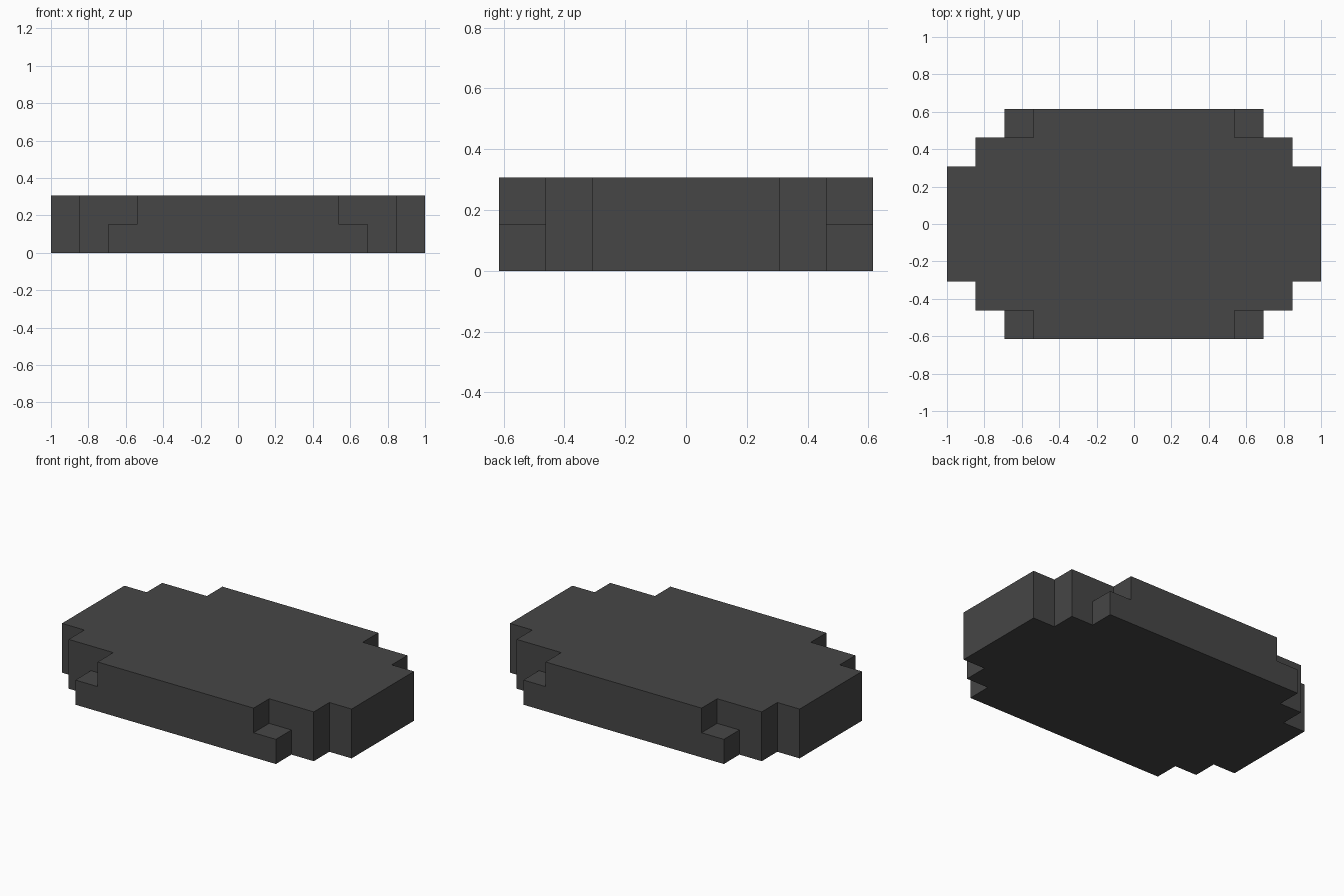
import bpy
import bmesh

if "Cube" in bpy.data.objects:
    bpy.data.objects.remove(bpy.data.objects["Cube"])

U = 2 / 13  # size of one step of the stepped outline

# Quarter outlines in steps, from the +x end round to the +y side
LOWER = [(6.5, 2), (5.5, 2), (5.5, 3), (4.5, 3), (4.5, 4), (3.5, 4)]
UPPER = [(6.5, 2), (5.5, 2), (5.5, 3), (4.5, 3), (3.5, 3), (3.5, 4)]
CORNER = [(3.5, 3), (4.5, 3), (4.5, 4), (3.5, 4)]


def full_outline(q):
    """Mirror a quarter outline into a closed counter-clockwise loop."""
    return (q + [(-x, y) for x, y in reversed(q)]
            + [(-x, -y) for x, y in q] + [(x, -y) for x, y in reversed(q)])


def add_face(bm, points):
    bm.faces.new([bm.verts.new((x * U, y * U, z * U)) for x, y, z in points])


def add_walls(bm, loop, z0, z1):
    for (ax, ay), (bx, by) in zip(loop, loop[1:] + loop[:1]):
        add_face(bm, [(ax, ay, z0), (bx, by, z0), (bx, by, z1), (ax, ay, z1)])


bm = bmesh.new()
lower, upper = full_outline(LOWER), full_outline(UPPER)

# Side walls of the two layers
add_walls(bm, lower, 0, 1)
add_walls(bm, upper, 1, 2)

# Flat underside and top
add_face(bm, [(x, y, 0) for x, y in reversed(lower)])
add_face(bm, [(x, y, 2) for x, y in upper])

# Low ledges at the four corners
for sx in (1, -1):
    for sy in (1, -1):
        add_face(bm, [(x * sx, y * sy, 1) for x, y in CORNER])

# Weld, merge flat areas and point faces outward
bmesh.ops.remove_doubles(bm, verts=bm.verts[:], dist=1e-4)
bmesh.ops.recalc_face_normals(bm, faces=bm.faces[:])
bmesh.ops.dissolve_limit(bm, angle_limit=0.01, verts=bm.verts[:], edges=bm.edges[:])

mesh = bpy.data.meshes.new("stepped_slab")
bm.to_mesh(mesh)
bm.free()

grey = bpy.data.materials.new("dark grey")
grey.diffuse_color = (0.061, 0.061, 0.061, 1)
grey.use_nodes = True
grey.node_tree.nodes["Principled BSDF"].inputs["Base Color"].default_value = grey.diffuse_color
mesh.materials.append(grey)

slab = bpy.data.objects.new("stepped_slab", mesh)
bpy.context.collection.objects.link(slab)
